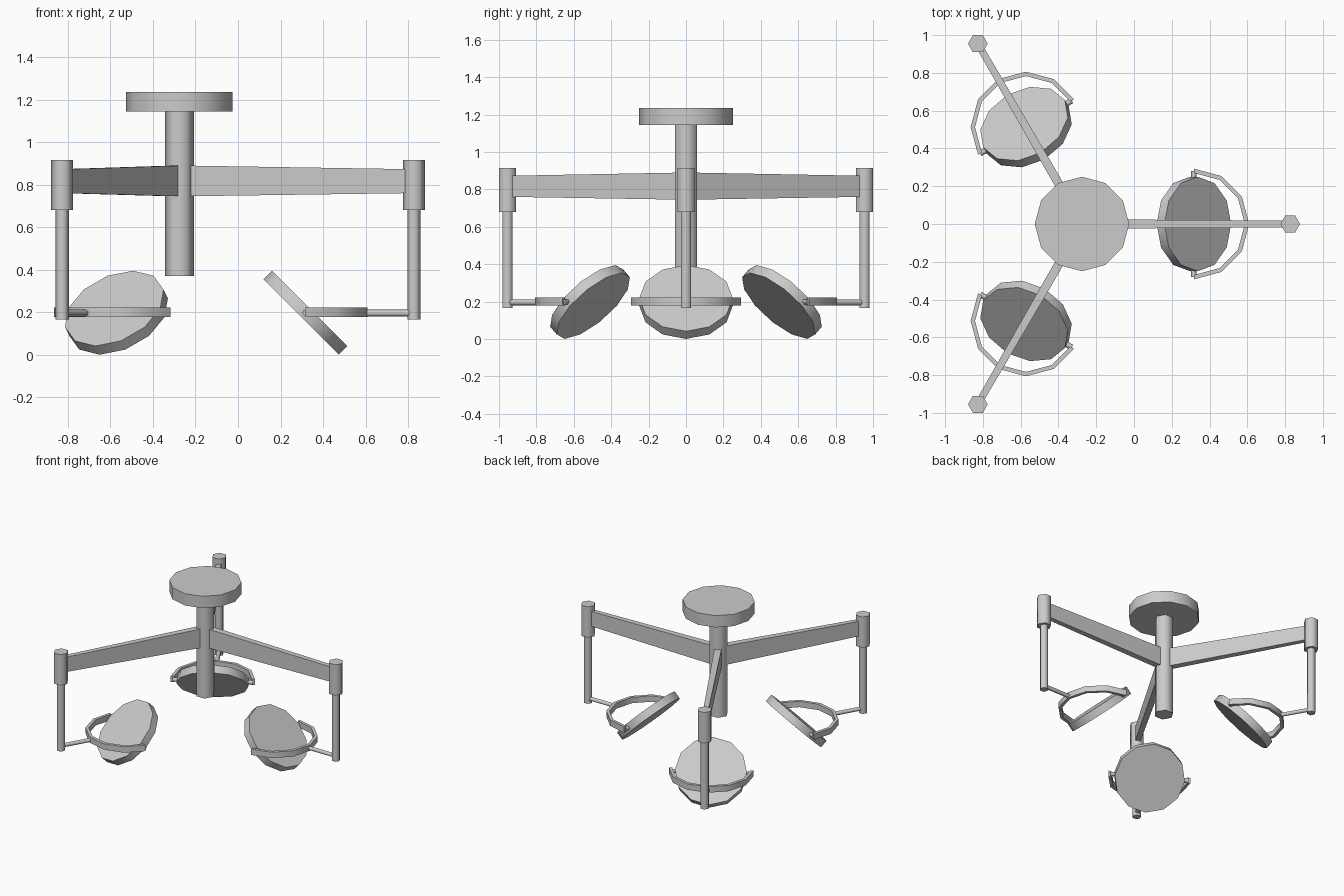
import bpy, bmesh
from math import sin, cos, pi, radians
from mathutils import Matrix

cube = bpy.data.objects.get("Cube")
if cube:
    bpy.data.objects.remove(cube, do_unlink=True)

# Single painted-metal colour
metal = bpy.data.materials.new("light grey metal")
metal.use_nodes = True
GREY = (0.6, 0.6, 0.6, 1)
metal.diffuse_color = GREY
metal.node_tree.nodes["Principled BSDF"].inputs["Base Color"].default_value = GREY

HUB = Matrix.Translation((-0.2755, 0, 0))
REACH = 1.1025       # hub to arm tip
LAMP = 0.5925        # hub to lamp centre
LAMP_Z = 0.198


def finish(name, bm, matrix):
    """Turn a bmesh into a placed object with smooth sides and sharp rims."""
    bmesh.ops.recalc_face_normals(bm, faces=bm.faces)
    mesh = bpy.data.meshes.new(name)
    bm.to_mesh(mesh)
    bm.free()
    mesh.materials.append(metal)
    mesh.shade_smooth()
    mesh.set_sharp_from_angle(angle=radians(65))
    obj = bpy.data.objects.new(name, mesh)
    bpy.context.collection.objects.link(obj)
    obj.matrix_world = matrix


def loft(name, rings, matrix, closed=True):
    """Skin a list of equal point rings and cap both ends."""
    bm = bmesh.new()
    loops = [[bm.verts.new(p) for p in ring] for ring in rings]
    n = len(loops[0])
    for a, b in zip(loops, loops[1:]):
        for i in range(n):
            j = (i + 1) % n
            bm.faces.new((a[i], a[j], b[j], b[i]))
    bm.faces.new(loops[0])
    bm.faces.new(loops[-1])
    finish(name, bm, matrix)


def prism(name, sides, radius, z0, z1, matrix):
    """Upright prism with a corner on the local x axis."""
    rings = [[(radius * cos(2 * pi * i / sides), radius * sin(2 * pi * i / sides), z)
              for i in range(sides)] for z in (z0, z1)]
    loft(name, rings, matrix)


def rect(x, half_y, z0, z1):
    return [(x, -half_y, z0), (x, half_y, z0), (x, half_y, z1), (x, -half_y, z1)]


# Ceiling plate and central column
prism("ceiling_plate", 12, 0.25, 1.145, 1.235, HUB)
prism("central_column", 6, 0.068, 0.37, 1.15, HUB)

for side, degrees in (("left", 0), ("back", 120), ("front", 240)):
    spin = HUB @ Matrix.Rotation(radians(degrees), 4, 'Z')
    tip = spin @ Matrix.Translation((REACH, 0, 0))
    lamp = spin @ Matrix.Translation((LAMP, 0, LAMP_Z))

    # Tapered arm with sleeve and drop post at its tip
    loft(side + "_arm", [rect(0.01, 0.025, 0.745, 0.89),
                         rect(REACH - 0.03, 0.018, 0.76, 0.873)], spin)
    prism(side + "_sleeve", 6, 0.052, 0.68, 0.915, tip)
    prism(side + "_drop_post", 6, 0.031, 0.165, 0.69, tip)

    # Thin rod from the post to the yoke
    rod = spin @ Matrix.Translation((0, 0, 0.196)) @ Matrix.Rotation(pi / 2, 4, 'Y')
    prism(side + "_rod", 6, 0.016, LAMP + 0.275, REACH, rod)

    # Half-ring yoke
    rings = []
    for step in range(-3, 4):
        a = step * pi / 6
        rings.append([(r * cos(a), r * sin(a), z)
                      for r, z in ((0.27, -0.02), (0.293, -0.02), (0.293, 0.025), (0.27, 0.025))])
    loft(side + "_yoke", rings, lamp)

    # Pivot pins on both sides of the lamp
    for label, turn in (("first", -pi / 2), ("second", pi / 2)):
        pin = lamp @ Matrix.Rotation(turn, 4, 'X')
        prism(side + "_" + label + "_pin", 6, 0.015, 0.235, 0.28, pin)

    # Tilted lamp head
    prism(side + "_lamp_head", 12, 0.25, -0.029, 0.029,
          lamp @ Matrix.Rotation(pi / 4, 4, 'Y'))
